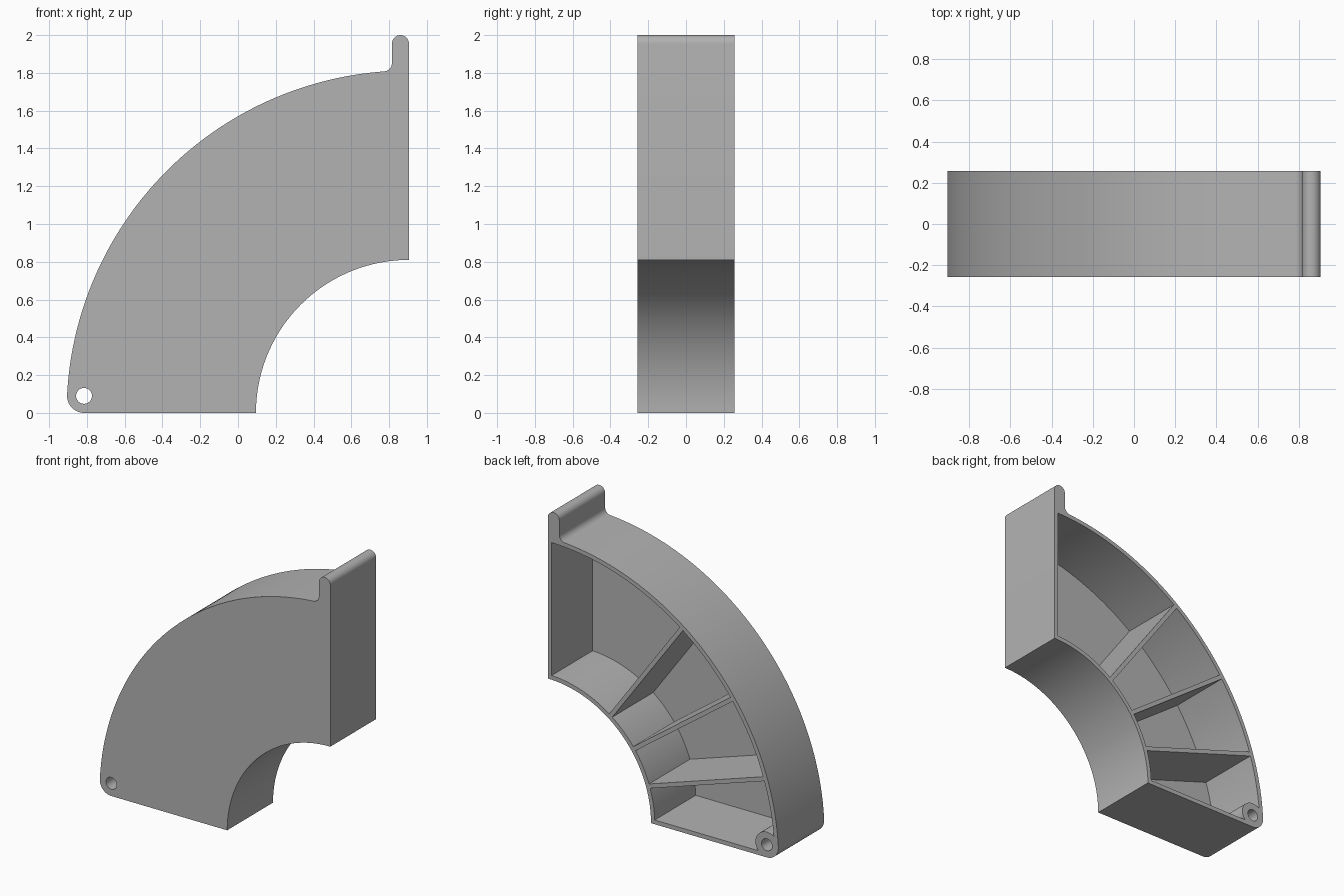
import bpy
import bmesh
from math import sin, cos, asin, sqrt, atan2, radians, degrees

if "Cube" in bpy.data.objects:
    bpy.data.objects.remove(bpy.data.objects["Cube"])

CX = 0.905                 # centre line of both big arcs (z = 0)
R_IN, R_OUT = 0.81, 1.8125
HALF = 0.257               # half depth
WALL, PLATE = 0.03, 0.055
BOSS_R, HOLE_R = 0.09, 0.042
FIN_R = 0.045
BOSS = (CX - sqrt((R_OUT - BOSS_R) ** 2 - BOSS_R ** 2), BOSS_R)

grey = bpy.data.materials.new("plain grey")
grey.use_nodes = True
grey.diffuse_color = (0.45, 0.45, 0.45, 1)
grey.node_tree.nodes["Principled BSDF"].inputs["Base Color"].default_value = grey.diffuse_color


def arc(centre, r, a0, a1, n):
    """Points on an arc, angles in degrees from +x towards +z."""
    angles = [radians(a0 + (a1 - a0) * i / n) for i in range(n + 1)]
    return [(centre[0] + r * cos(a), centre[1] + r * sin(a)) for a in angles]


def prism(name, points, y0, y1):
    """Extrude an x-z outline from y0 to y1."""
    bm = bmesh.new()
    face = bm.faces.new([bm.verts.new((x, y0, z)) for x, z in points])
    out = bmesh.ops.extrude_face_region(bm, geom=[face])["geom"]
    verts = [v for v in out if isinstance(v, bmesh.types.BMVert)]
    bmesh.ops.translate(bm, verts=verts, vec=(0, y1 - y0, 0))
    bmesh.ops.recalc_face_normals(bm, faces=bm.faces)
    mesh = bpy.data.meshes.new(name)
    bm.to_mesh(mesh)
    bm.free()
    mesh.materials.append(grey)
    obj = bpy.data.objects.new(name, mesh)
    bpy.context.collection.objects.link(obj)
    return obj


def cut(obj, cutter):
    """Subtract the cutter and remove it."""
    mod = obj.modifiers.new("cut", 'BOOLEAN')
    mod.operation, mod.solver, mod.object = 'DIFFERENCE', 'EXACT', cutter
    bpy.context.view_layer.objects.active = obj
    bpy.ops.object.modifier_apply(modifier=mod.name)
    bpy.data.objects.remove(cutter)


# Quarter-ring body with a rounded foot corner and an upright fin
fillet_x = CX - 3 * FIN_R
fillet = (fillet_x, sqrt((R_OUT + FIN_R) ** 2 - (CX - fillet_x) ** 2))
a_fin = degrees(atan2(fillet[1], fillet[0] - CX))
a_foot = degrees(atan2(BOSS[1], BOSS[0] - CX))
outline = arc((CX, 0), R_IN, 90, 180, 48)
outline += arc(BOSS, BOSS_R, 270, a_foot, 12)
outline += arc((CX, 0), R_OUT, a_foot, a_fin, 72)[1:]
outline += arc(fillet, FIN_R, a_fin - 180, 0, 8)[1:]
outline += arc((CX - FIN_R, 2 - FIN_R), FIN_R, 180, 0, 16)
body = prism("ribbed_quarter_ring", outline, -HALF, HALF)

# Pockets open at the back, leaving thin walls and radial ribs
limits = [(90, WALL), (126, WALL / 2), (144, WALL / 2), (162, WALL / 2), (180, WALL)]
for (a0, d0), (a1, d1) in zip(limits, limits[1:]):
    shape = []
    for r, turn in ((R_IN + WALL, 1), (R_OUT - WALL, -1)):
        lo, hi = a0 + degrees(asin(d0 / r)), a1 - degrees(asin(d1 / r))
        shape += arc((CX, 0), r, lo, hi, 20)[::turn]
    pocket = prism("pocket_cutter", shape, -HALF + PLATE, HALF + 0.1)
    if a1 == 180:
        # Keep the boss around the pivot hole
        ring = arc(BOSS, BOSS_R, 0, 360, 40)[:-1]
        cut(pocket, prism("boss_keeper", ring, -1, 1))
    cut(body, pocket)

# Pivot hole through the boss
cut(body, prism("hole_cutter", arc(BOSS, HOLE_R, 0, 360, 32)[:-1], -1, 1))

bpy.ops.object.select_all(action='DESELECT')
body.select_set(True)
bpy.context.view_layer.objects.active = body
bpy.ops.object.shade_smooth_by_angle(angle=radians(30))
